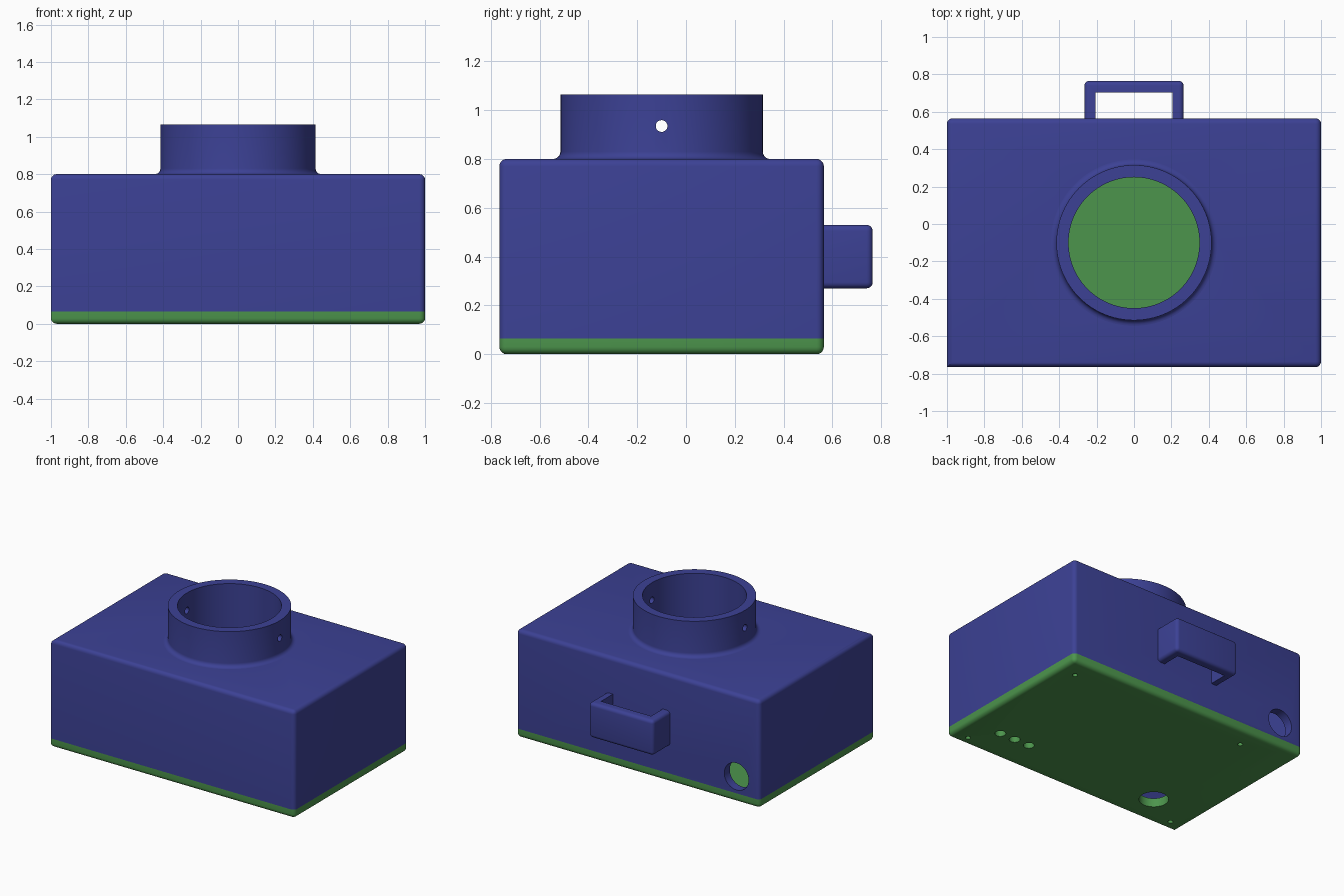
import bpy, bmesh, math
from mathutils import Matrix, Vector

if "Cube" in bpy.data.objects:
    bpy.data.objects.remove(bpy.data.objects["Cube"])


def material(name, rgb):
    m = bpy.data.materials.new(name)
    m.use_nodes = True
    m.diffuse_color = (*rgb, 1)
    m.node_tree.nodes["Principled BSDF"].inputs["Base Color"].default_value = (*rgb, 1)
    return m


BLUE = material("deep blue", (0.045, 0.053, 0.3))
GREEN = material("leaf green", (0.073, 0.3, 0.073))

W, FRONT, BACK = 1.0, -0.765, 0.565      # half width, front and back walls
SPLIT, TOP, WALL = 0.065, 0.8, 0.065     # lid seam, roof height, wall thickness
EDGE = 0.03                              # edge rounding
RING_Y, RING_IN, RING_OUT, RING_TOP = -0.1, 0.35, 0.415, 1.065


def finish(name, bm, mat=None):
    bmesh.ops.recalc_face_normals(bm, faces=bm.faces)
    mesh = bpy.data.meshes.new(name)
    bm.to_mesh(mesh)
    bm.free()
    obj = bpy.data.objects.new(name, mesh)
    bpy.context.collection.objects.link(obj)
    if mat:
        mesh.materials.append(mat)
    return obj


def box(lo, hi):
    bm = bmesh.new()
    lo, hi = Vector(lo), Vector(hi)
    size = Matrix.Diagonal((*(hi - lo), 1))
    bmesh.ops.create_cube(bm, size=1, matrix=Matrix.Translation((lo + hi) / 2) @ size)
    return bm


def round_edges(bm, radius, rule):
    edges = [e for e in bm.edges if rule(*(v.co for v in e.verts))]
    bmesh.ops.bevel(bm, geom=edges, offset=radius, segments=5, profile=0.5, affect='EDGES')


def rod(center, radius, length, axis='Z', sides=32):
    bm = bmesh.new()
    turn = {'X': Matrix.Rotation(math.pi / 2, 4, 'Y'),
            'Y': Matrix.Rotation(math.pi / 2, 4, 'X'), 'Z': Matrix()}[axis]
    bmesh.ops.create_cone(bm, cap_ends=True, segments=sides, radius1=radius, radius2=radius,
                          depth=length, matrix=Matrix.Translation(center) @ turn)
    return finish("cutter", bm)


def cut(obj, cutters):
    bpy.context.view_layer.objects.active = obj
    for c in cutters:
        mod = obj.modifiers.new("cut", 'BOOLEAN')
        mod.operation, mod.solver, mod.object = 'DIFFERENCE', 'EXACT', c
        bpy.ops.object.modifier_apply(modifier=mod.name)
        bpy.data.objects.remove(c)


def smooth(obj):
    bpy.ops.object.select_all(action='DESELECT')
    obj.select_set(True)
    bpy.context.view_layer.objects.active = obj
    bpy.ops.object.shade_smooth_by_angle(angle=math.radians(30))


def shell_rule(z):
    """Edges round the face at height z, plus every upright but the front one at -x."""
    def rule(a, b):
        if abs(a.z - b.z) < 0.001:
            return abs(a.z - z) < 0.001
        return not (a.x < 0 and a.y < 0)
    return rule


# Hollow case, open below, with the ring bore and a cable hole in the back
bm = box((-W, FRONT, SPLIT), (W, BACK, TOP))
round_edges(bm, EDGE, shell_rule(TOP))
case = finish("case", bm, BLUE)
cavity = finish("cutter", box((-W + WALL, FRONT + WALL, -0.1),
                              (W - WALL, BACK - WALL, TOP - WALL)))
cut(case, [cavity,
           rod((0, RING_Y, TOP), RING_IN, 0.4, sides=96),
           rod((-0.81, BACK, 0.19), 0.1, 0.3, 'Y', 48)])
smooth(case)

# Bottom lid with a large port, a row of three holes and four screw holes
bm = box((-W, FRONT, 0), (W, BACK, SPLIT))
round_edges(bm, EDGE, shell_rule(0))
lid = finish("bottom_lid", bm, GREEN)
holes = [(-0.61, -0.52, 0.1)]
holes += [(x, -0.505, 0.037) for x in (0.5, 0.625, 0.75)]
holes += [(0.87, 0.42, 0.018), (0.88, -0.69, 0.018), (-0.89, -0.68, 0.018), (-0.58, 0.42, 0.018)]
cut(lid, [rod((x, y, 0), r, 0.3) for x, y, r in holes])
smooth(lid)

# Collar: turned profile with a flared foot and a cross hole through both sides
profile = [(RING_IN, TOP), (RING_IN, RING_TOP), (RING_OUT, RING_TOP)]
for i in range(7):
    a = math.pi / 2 * i / 6
    profile.append((RING_OUT + EDGE * (1 - math.cos(a)), TOP + EDGE * (1 - math.sin(a))))
profile.append(profile[0])
bm = bmesh.new()
verts = [bm.verts.new((r, 0, z)) for r, z in profile]
edges = [bm.edges.new(pair) for pair in zip(verts, verts[1:])]
bmesh.ops.spin(bm, geom=verts + edges, cent=(0, 0, 0), axis=(0, 0, 1),
               angle=2 * math.pi, steps=96)
bmesh.ops.remove_doubles(bm, verts=bm.verts, dist=0.0005)
bmesh.ops.translate(bm, verts=bm.verts, vec=(0, RING_Y, 0))
collar = finish("collar", bm, BLUE)
cut(collar, [rod((0, RING_Y, 0.935), 0.024, 1.2, 'X')])
smooth(collar)

# Back handle: U outline raised to height, outer edges rounded
HX, IX, HY, IY = 0.265, 0.205, 0.765, 0.703
outline = [(-HX, BACK), (-HX, HY), (HX, HY), (HX, BACK),
           (IX, BACK), (IX, IY), (-IX, IY), (-IX, BACK)]
bm = bmesh.new()
base = bm.faces.new([bm.verts.new((x, y, 0.27)) for x, y in outline])
top = bmesh.ops.extrude_face_region(bm, geom=[base])["geom"]
bmesh.ops.translate(bm, vec=(0, 0, 0.26),
                    verts=[v for v in top if isinstance(v, bmesh.types.BMVert)])


def handle_rule(a, b):
    if abs(a.z - b.z) > 0.001:
        return a.y > HY - 0.001
    outer = max(abs(a.x), abs(b.x)) > IX + 0.001
    return outer and max(a.y, b.y) > BACK + 0.001


round_edges(bm, 0.025, handle_rule)
smooth(finish("back_handle", bm, BLUE))
